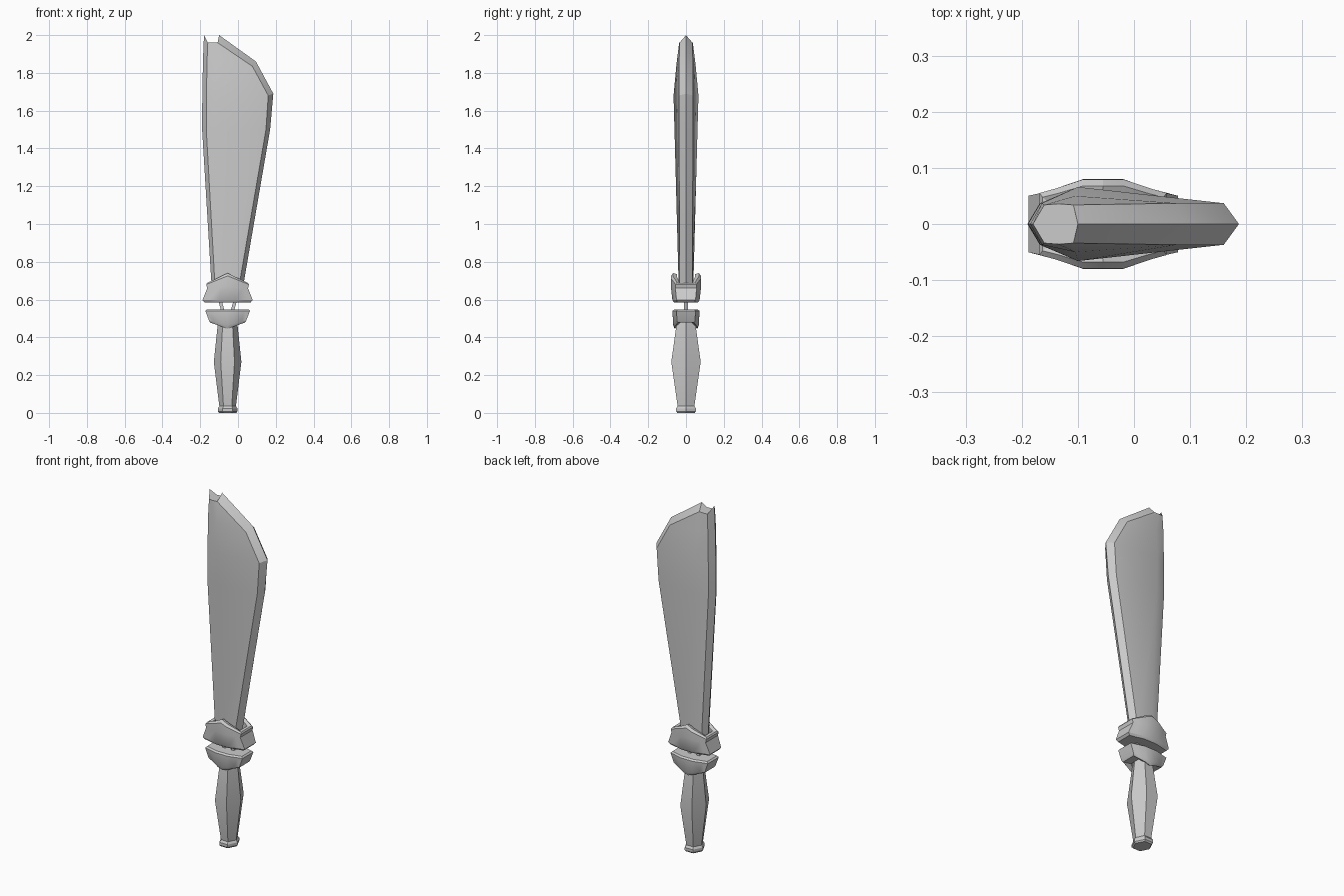
import bpy, bmesh

if "Cube" in bpy.data.objects:
    bpy.data.objects.remove(bpy.data.objects["Cube"])

CX = -0.055  # shared axis of handle and guards


def loft(name, rings, smooth=30):
    """Skin a list of equal-length closed rings and cap both ends."""
    bm = bmesh.new()
    loops = [[bm.verts.new(p) for p in r] for r in rings]
    n = len(rings[0])
    for a, b in zip(loops, loops[1:]):
        for i in range(n):
            j = (i + 1) % n
            bm.faces.new((a[i], a[j], b[j], b[i]))
    bm.faces.new(loops[0])
    bm.faces.new(loops[-1])
    bmesh.ops.recalc_face_normals(bm, faces=bm.faces)
    me = bpy.data.meshes.new(name)
    bm.to_mesh(me)
    bm.free()
    ob = bpy.data.objects.new(name, me)
    bpy.context.collection.objects.link(ob)
    bpy.ops.object.select_all(action='DESELECT')
    ob.select_set(True)
    bpy.context.view_layer.objects.active = ob
    bpy.ops.object.shade_smooth_by_angle(angle=smooth * 3.14159 / 180)
    return ob


# Blade: rows of (spine, spine bevel, ridge, edge bevel, edge) as x, z plus half thicknesses
def blade_row(spine, bevel_a, ridge, bevel_b, edge, t_bevel, t_ridge):
    mids = [(bevel_a, t_bevel), (ridge, t_ridge), (bevel_b, t_bevel)]
    ring = [(spine[0], 0, spine[1])]
    ring += [(p[0], -t, p[1]) for p, t in mids]
    ring += [(edge[0], 0, edge[1])]
    ring += [(p[0], t, p[1]) for p, t in reversed(mids)]
    return ring


loft("blade", [
    blade_row((-.138, .64), (-.12, .64), (-.085, .64), (.0, .64), (.022, .64), .033, .038),
    blade_row((-.19, 1.5), (-.168, 1.5), (-.1, 1.5), (.148, 1.5), (.17, 1.5), .037, .061),
    blade_row((-.189, 1.69), (-.167, 1.68), (-.1, 1.68), (.16, 1.68), (.187, 1.69), .037, .066),
    blade_row((-.185, 1.88), (-.164, 1.86), (-.105, 1.85), (.076, 1.835), (.095, 1.86), .037, .05),
    blade_row((-.18, 2.0), (-.16, 1.96), (-.135, 1.96), (-.108, 1.96), (-.10, 2.0), .034, .036),
], 25)

# Guards: faceted collars whose height follows a chevron
HALF = [(1, .7), (.75, .8), (.33, 1), (0, 1), (-.33, 1), (-.75, .8), (-1, .7)]
PLAN = HALF + [(f, -g) for f, g in reversed(HALF)]


def collar(hx, hy, z_side, z_mid):
    return [(CX + f * hx, g * hy, z_mid + (z_side - z_mid) * abs(f)) for f, g in PLAN]


loft("upper_guard", [
    collar(.122, .064, .585, .585),
    collar(.133, .072, .597, .597),
    collar(.108, .08, .66, .67),
    collar(.113, .079, .68, .725),
    collar(.108, .068, .688, .74),
    collar(.09, .048, .688, .735),
    collar(.09, .048, .65, .65),
])

loft("lower_guard", [
    collar(.11, .062, .548, .548),
    collar(.118, .071, .54, .54),
    collar(.098, .069, .487, .465),
    collar(.092, .06, .478, .446),
    collar(.05, .045, .478, .455),
    collar(.05, .045, .5, .5),
])

# Thin connectors in the gap between the guards
for side in (-1, 1):
    ring = lambda off, z: [(CX + side * (off + dx), dy, z)
                           for dx, dy in ((-.009, -.01), (.009, -.01), (.009, .01), (-.009, .01))]
    loft("connector_" + ("left" if side < 0 else "right"),
         [ring(.022, .53), ring(.042, .6)])

# Handle and pommel: six-sided sections
HEX = [(1, 0), (.5, 1), (-.5, 1), (-1, 0), (-.5, -1), (.5, -1)]


def hexagon(rx, ry, z):
    return [(CX + f * rx, g * ry, z) for f, g in HEX]


loft("grip", [hexagon(.042, .042, .02), hexagon(.073, .078, .27), hexagon(.05, .047, .49)], 20)
loft("pommel", [hexagon(.046, .046, 0), hexagon(.052, .053, .008),
                hexagon(.052, .053, .024), hexagon(.042, .043, .038)], 20)
